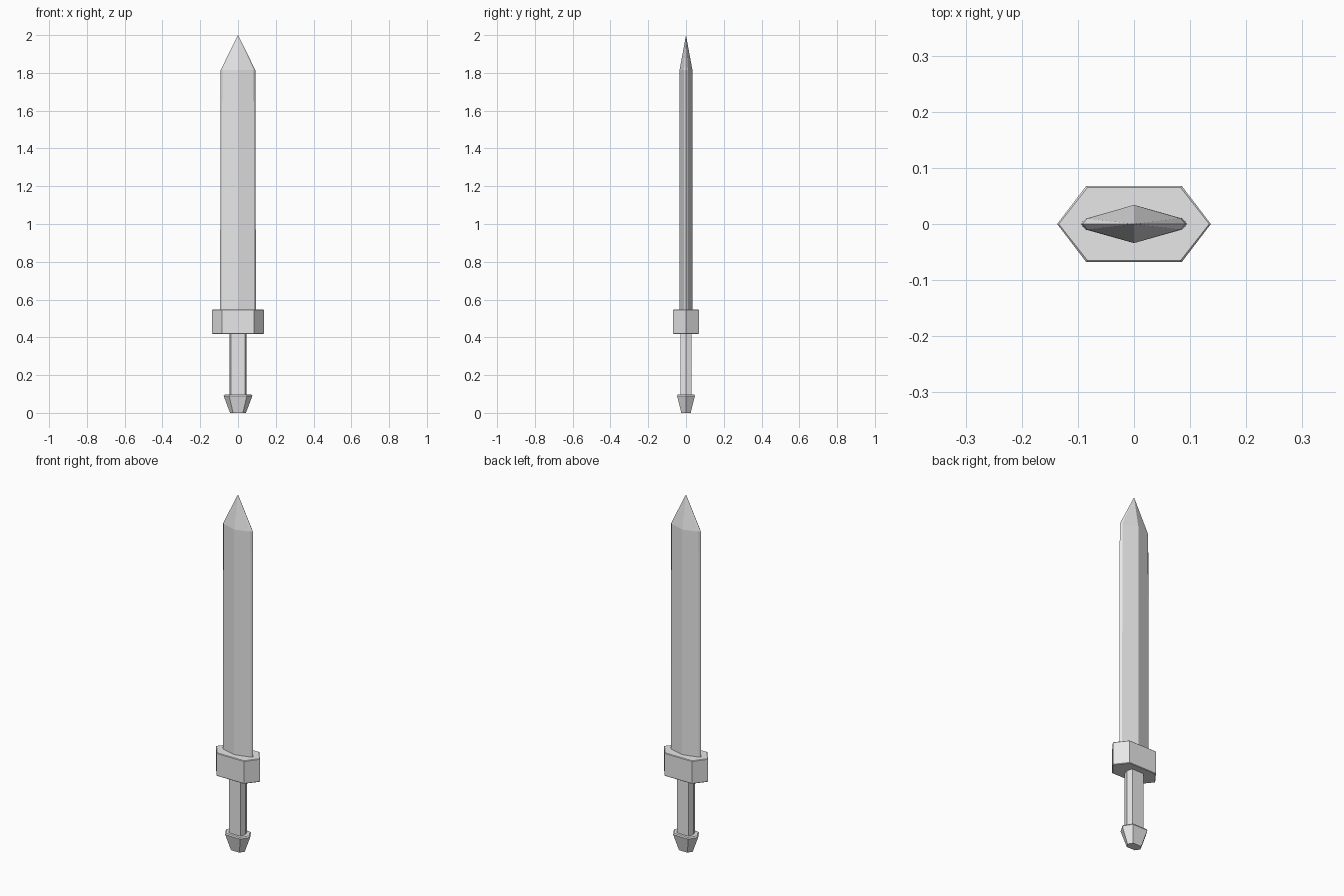
import bpy, bmesh

cube = bpy.data.objects.get("Cube")
if cube:
    bpy.data.objects.remove(cube, do_unlink=True)

steel = bpy.data.materials.new("pale_grey")
steel.use_nodes = True
steel.diffuse_color = (0.8, 0.8, 0.8, 1)
steel.node_tree.nodes["Principled BSDF"].inputs["Base Color"].default_value = (0.8, 0.8, 0.8, 1)


def loft(name, rings, apex=None):
    """Join matching outlines of (x, y, z) points, capped or ending in a point."""
    bm = bmesh.new()
    loops = [[bm.verts.new(p) for p in ring] for ring in rings]
    n = len(loops[0])
    for low, high in zip(loops, loops[1:]):
        for i in range(n):
            j = (i + 1) % n
            bm.faces.new((low[i], low[j], high[j], high[i]))
    bm.faces.new(loops[0][::-1])
    if apex:
        tip = bm.verts.new(apex)
        for i in range(n):
            bm.faces.new((loops[-1][i], loops[-1][(i + 1) % n], tip))
    else:
        bm.faces.new(loops[-1])
    bmesh.ops.recalc_face_normals(bm, faces=bm.faces)
    mesh = bpy.data.meshes.new(name)
    bm.to_mesh(mesh)
    bm.free()
    mesh.materials.append(steel)
    obj = bpy.data.objects.new(name, mesh)
    bpy.context.collection.objects.link(obj)
    return obj


def hexagon(x, flat, y, z):
    return [(x, 0, z), (flat, y, z), (-flat, y, z),
            (-x, 0, z), (-flat, -y, z), (flat, -y, z)]


def blade_outline(x, z):
    """Ridged lens with small bevelled cutting edges."""
    s = x - 0.009
    return [(x, 0, z), (s, 0.01, z), (0, 0.034, z), (-s, 0.01, z),
            (-x, 0, z), (-s, -0.01, z), (0, -0.034, z), (s, -0.01, z)]


# Pommel flares upward to a narrow chamfered rim
loft("pommel", [hexagon(0.042, 0.026, 0.025, 0),
                hexagon(0.076, 0.047, 0.047, 0.09),
                hexagon(0.071, 0.044, 0.044, 0.097)])

# Grip
loft("grip", [hexagon(0.046, 0.036, 0.03, 0.09), hexagon(0.046, 0.036, 0.03, 0.43)])

# Guard with a thin chamfer on both rims
loft("guard", [hexagon(0.134, 0.083, 0.065, 0.418),
               hexagon(0.137, 0.085, 0.068, 0.421),
               hexagon(0.137, 0.085, 0.068, 0.545),
               hexagon(0.134, 0.083, 0.065, 0.548)])

# Blade, tapering slightly before the pointed tip
loft("blade", [blade_outline(0.095, 0.53), blade_outline(0.092, 1.815)], apex=(0, 0, 2))
